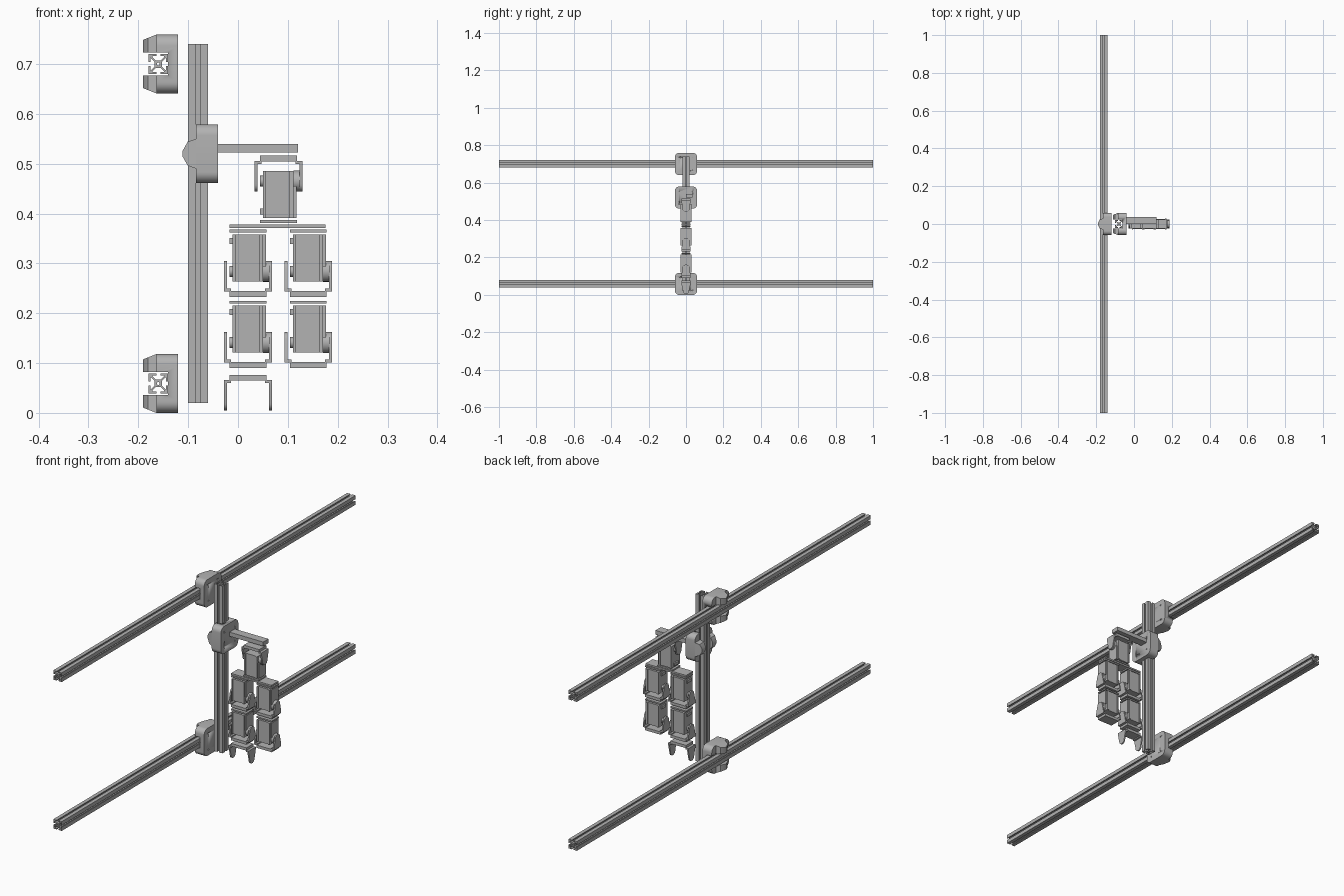
import bpy, bmesh, math
from mathutils import Vector

if "Cube" in bpy.data.objects:
    bpy.data.objects.remove(bpy.data.objects["Cube"])

grey = bpy.data.materials.new("machine_grey")
grey.use_nodes = True
grey.diffuse_color = (0.45, 0.45, 0.45, 1)
grey.node_tree.nodes["Principled BSDF"].inputs["Base Color"].default_value = grey.diffuse_color

AXES = {"x": lambda p, q, d: (d, p, q),
        "y": lambda p, q, d: (p, d, q),
        "z": lambda p, q, d: (p, q, d)}


def finish(name, bm):
    """Tidy normals, smooth rounded areas only, make the object."""
    bmesh.ops.recalc_face_normals(bm, faces=bm.faces)
    for f in bm.faces:
        f.smooth = True
    for e in bm.edges:
        e.smooth = len(e.link_faces) == 2 and e.calc_face_angle(0) < math.radians(30)
    me = bpy.data.meshes.new(name)
    bm.to_mesh(me)
    bm.free()
    me.materials.append(grey)
    ob = bpy.data.objects.new(name, me)
    bpy.context.collection.objects.link(ob)
    return ob


def prism(name, loops, a, b, axis, rule=None):
    """Extrude an outline (with optional hole loops) from a to b along an axis."""
    bm = bmesh.new()
    edges = []
    for loop in loops:
        vs = [bm.verts.new(AXES[axis](p, q, a)) for p, q in loop]
        edges += [bm.edges.new((v, vs[i - 1])) for i, v in enumerate(vs)]
    if len(loops) == 1:
        bm.faces.new(vs)
    else:
        bmesh.ops.triangle_fill(bm, edges=edges, use_beauty=True)
    ext = bmesh.ops.extrude_face_region(bm, geom=bm.faces[:])
    move = Vector(AXES[axis](0, 0, b - a))
    for v in ext["geom"]:
        if isinstance(v, bmesh.types.BMVert):
            v.co += move
            if rule:
                rule(v)
    return finish(name, bm)


def box(name, x, y, z):
    return prism(name, [[(x[0], y[0]), (x[1], y[0]), (x[1], y[1]), (x[0], y[1])]], z[0], z[1], "z")


def arc(cx, cy, r, start, end, n):
    steps = [math.radians(start + (end - start) * i / n) for i in range(n + 1)]
    return [(cx + r * math.cos(t), cy + r * math.sin(t)) for t in steps]


def circle(cx, cy, r, n=24):
    return arc(cx, cy, r, 0, 360, n)[:-1]


def rounded_square(h, r):
    pts = []
    for k, (sx, sy) in enumerate([(1, 1), (-1, 1), (-1, -1), (1, -1)]):
        pts += arc(sx * (h - r), sy * (h - r), r, 90 * k, 90 * k + 90, 8)
    return pts


# Slotted rails: one side of the profile, turned four times
def slot_profile():
    half = [(0.004, 0.02), (0.004, 0.016), (0.012, 0.016), (0.012, 0.0145), (0.005, 0.0075)]
    side = [(0.02, 0.02)] + half + [(-p, q) for p, q in reversed(half)]
    loop = []
    for k in range(4):
        for p, q in side:
            loop.append((p, q))
        side = [(-q, p) for p, q in side]
    return [loop, circle(0, 0, 0.003, 12)]


LOW, HIGH, SLIDE = 0.059, 0.70, 0.52
RAIL_X, POST_X = -0.16, -0.08
for label, z in (("lower", LOW), ("upper", HIGH)):
    rail = prism(label + "_rail", slot_profile(), -1, 1, "y")
    rail.location = (RAIL_X, 0, z)
post = prism("upright_rail", slot_profile(), 0.02, 0.74, "z")
post.location = (POST_X, 0, 0)


# Carriages: slotted block with bolt holes and two tapered jaws
def carve(target, cutter):
    mod = target.modifiers.new("cut", "BOOLEAN")
    mod.operation, mod.solver, mod.object = "DIFFERENCE", "EXACT", cutter
    cutter.hide_render = True
    bpy.context.view_layer.update()
    me = bpy.data.meshes.new_from_object(target.evaluated_get(bpy.context.evaluated_depsgraph_get()))
    target.modifiers.clear()
    target.data = me
    bpy.data.objects.remove(cutter)


def carriage(label, x, z, turn):
    block = prism(label + "_carriage_block", [rounded_square(0.059, 0.022)], -0.004, 0.04, "x")
    carve(block, box("rail_cutter", (-0.1, 0.02), (-0.1, 0.1), (-0.0235, 0.0235)))
    for sy in (-1, 1):
        for sz in (-1, 1):
            carve(block, prism("bolt_cutter", [circle(sy * 0.03, sz * 0.035, 0.003, 12)], 0.034, 0.05, "x"))
    parts = [block]
    edge = [(-0.004, 0.03), (-0.021, 0.024), (-0.031, 0.006)]
    outline = edge + [(p, -q) for p, q in reversed(edge)]
    for side in (-1, 1):
        def taper(v):
            v.co.z += side * 0.4 * (v.co.x + 0.004)
        parts.append(prism(label + "_carriage_jaw", [outline], side * 0.0235, side * 0.059, "z", taper))
    for ob in parts:
        ob.location = (x, 0, z)
        ob.rotation_euler.x = turn


carriage("lower", RAIL_X, LOW, 0)
carriage("upper", RAIL_X, HIGH, 0)
carriage("upright", POST_X, SLIDE, math.pi / 2)

# Support beam
box("support_beam", (-0.04, 0.12), (0, 0.036), (0.522, 0.54))


# U bracket: plate, two lips and two round-ended arms (up = 1 has arms upward)
def bracket(label, cx, hz, up):
    def span(a, b):
        return tuple(sorted((hz + up * a, hz + up * b)))
    box(label + "_bracket_plate", (cx - 0.037, cx + 0.037), (-0.024, 0.024), span(-0.051, -0.039))
    ear = [(-0.024, -0.04), (0.024, -0.04), (0.024, -0.03)]
    ear += arc(0, 0.005, 0.016, 0, 180, 12) + [(-0.024, -0.03)]
    ear = [(p, hz + up * q) for p, q in ear]
    for s in (-1, 1):
        prism(label + "_bracket_arm", [ear], cx + s * 0.042, cx + s * 0.048, "x")
        box(label + "_bracket_lip", sorted((cx + s * 0.034, cx + s * 0.042)),
            (-0.024, 0.024), span(-0.04, -0.034))


# Servo: case with raised end frames, output horn, rear bosses, mounting plate
def servo(label, cx, hz, up):
    def part(name, x0, x1, y, a, b):
        box(label + "_" + name, (cx + x0, cx + x1), (-y, y), sorted((hz + up * a, hz + up * b)))
    part("servo_case", -0.025, 0.022, 0.026, -0.02, 0.074)
    part("servo_rear_frame", -0.031, -0.025, 0.03, -0.02, 0.074)
    part("servo_front_frame", 0.022, 0.03, 0.03, -0.02, 0.074)
    part("servo_front_cover", 0.03, 0.036, 0.024, 0.01, 0.074)
    part("servo_socket", -0.037, -0.031, 0.014, 0.055, 0.067)
    part("mount_plate", -0.037, 0.037, 0.024, 0.078, 0.084)
    prism(label + "_servo_horn", [circle(0, hz, 0.021)], cx + 0.03, cx + 0.043, "x")
    prism(label + "_servo_boss", [circle(0, hz, 0.011)], cx - 0.037, cx - 0.031, "x")
    bracket(label, cx, hz, up)


# Shoulder servo, cross plate, and two hanging chains
servo("shoulder", 0.081, 0.465, -1)
box("cross_plate", (-0.017, 0.176), (-0.024, 0.024), (0.371, 0.378))
for side, cx in (("right", 0.02), ("left", 0.141)):
    servo(side + "_upper", cx, 0.284, 1)
    servo(side + "_lower", cx, 0.141, 1)

# Gripper fork
bracket("gripper", 0.02, 0.0255, -1)
